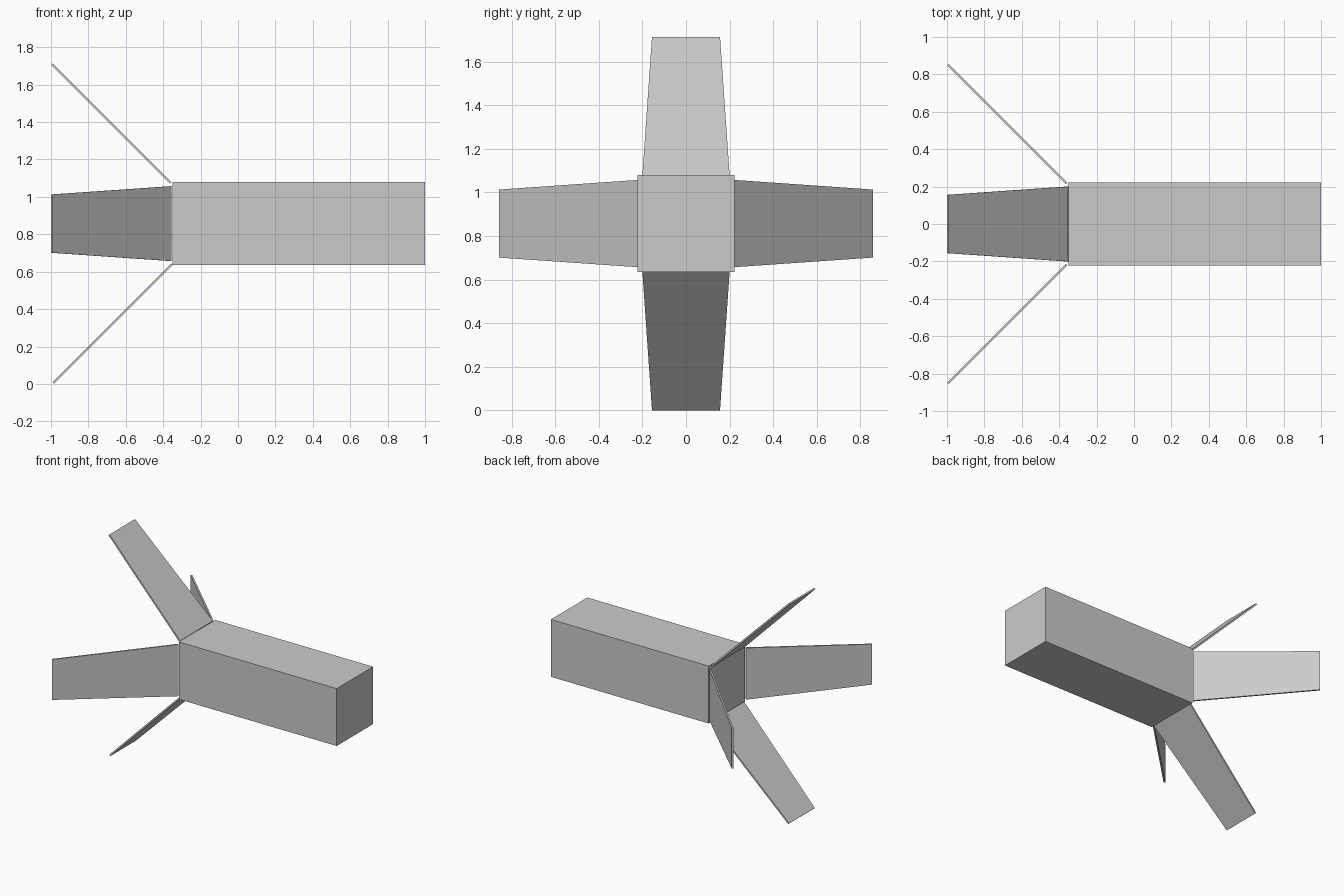
import bpy
import bmesh
from math import pi
from mathutils import Matrix, Vector

cube = bpy.data.objects.get("Cube")
if cube:
    bpy.data.objects.remove(cube, do_unlink=True)

MID_Z = 0.857      # height of the long axis
HALF = 0.222       # half width of the square body
THICK = 0.012      # fin thickness

grey = bpy.data.materials.new("light grey")
grey.use_nodes = True
colour = (0.6, 0.6, 0.6, 1)
grey.diffuse_color = colour
grey.node_tree.nodes["Principled BSDF"].inputs["Base Color"].default_value = colour


def add_object(name, bm):
    bmesh.ops.recalc_face_normals(bm, faces=bm.faces)
    mesh = bpy.data.meshes.new(name)
    bm.to_mesh(mesh)
    bm.free()
    mesh.materials.append(grey)
    obj = bpy.data.objects.new(name, mesh)
    bpy.context.collection.objects.link(obj)
    return obj


# Square body lying along x
bm = bmesh.new()
bmesh.ops.create_cube(bm, size=1)
bmesh.ops.scale(bm, vec=(1.35, 2 * HALF, 2 * HALF), verts=bm.verts)
bmesh.ops.translate(bm, vec=(0.325, 0, MID_Z), verts=bm.verts)
add_object("body", bm)


# Tapered fin, splayed 45 degrees outward from one edge of the rear end
def add_fin(name, turn, shift=0):
    bm = bmesh.new()
    root_x, tip_x = -0.36 + shift, -0.995 + shift
    outline = [(root_x, -0.2, 0.217), (root_x, 0.2, 0.217),
               (tip_x, 0.156, 0.852), (tip_x, -0.156, 0.852)]
    normal = Vector((1, 0, 1)).normalized() * THICK / 2
    inner, outer = [[bm.verts.new(Vector(p) + side * normal) for p in outline]
                    for side in (-1, 1)]
    bm.faces.new(inner)
    bm.faces.new(outer)
    for i in range(4):
        j = (i + 1) % 4
        bm.faces.new((inner[i], inner[j], outer[j], outer[i]))
    place = Matrix.Translation((0, 0, MID_Z)) @ Matrix.Rotation(turn, 4, 'X')
    bmesh.ops.transform(bm, matrix=place, verts=bm.verts)
    add_object(name, bm)


add_fin("top_fin", 0)
add_fin("front_fin", pi / 2)
add_fin("bottom_fin", pi, 0.007)
add_fin("back_fin", -pi / 2)
